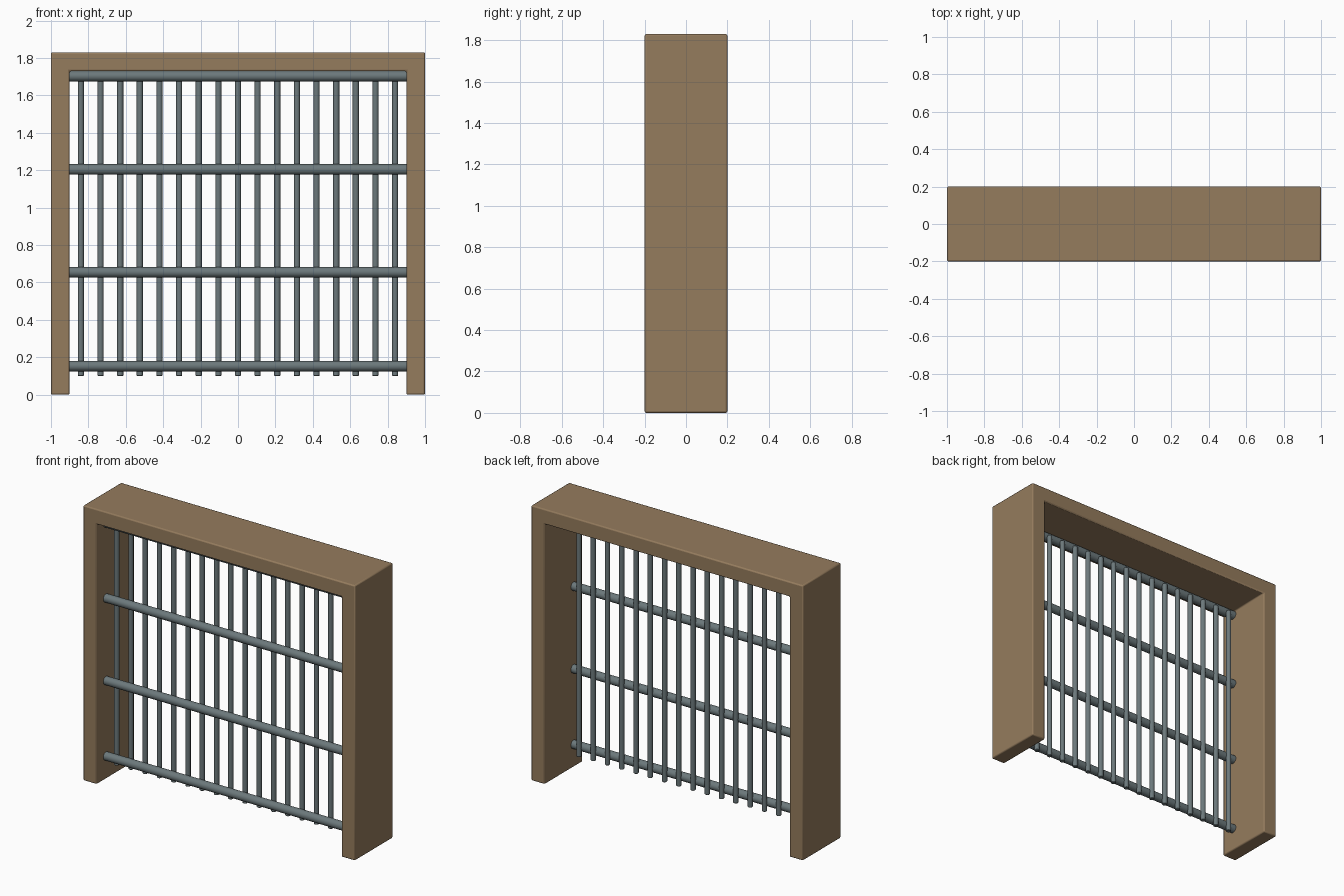
import bpy, bmesh
from math import pi
from mathutils import Matrix

if "Cube" in bpy.data.objects:
    bpy.data.objects.remove(bpy.data.objects["Cube"])


def material(name, color):
    m = bpy.data.materials.new(name)
    m.diffuse_color = (*color, 1)
    m.use_nodes = True
    m.node_tree.nodes["Principled BSDF"].inputs["Base Color"].default_value = m.diffuse_color
    return m


wood = material("wood", (0.30, 0.20, 0.11))
steel = material("steel", (0.15, 0.19, 0.20))


def finish(bm, name, mat, bevel, segments=2):
    bmesh.ops.recalc_face_normals(bm, faces=bm.faces)
    mesh = bpy.data.meshes.new(name)
    bm.to_mesh(mesh)
    bm.free()
    mesh.materials.append(mat)
    ob = bpy.data.objects.new(name, mesh)
    bpy.context.collection.objects.link(ob)
    mod = ob.modifiers.new("soft_edges", "BEVEL")
    mod.width, mod.segments = bevel, segments
    mod.limit_method, mod.angle_limit = "ANGLE", pi / 3
    bpy.ops.object.select_all(action="DESELECT")
    ob.select_set(True)
    bpy.context.view_layer.objects.active = ob
    bpy.ops.object.shade_smooth_by_angle(angle=pi / 6 + 0.1)
    return ob


def bar(name, radius, length, matrix, sides=16):
    bm = bmesh.new()
    bmesh.ops.create_cone(bm, cap_ends=True, segments=sides, radius1=radius,
                          radius2=radius, depth=length, matrix=matrix)
    return finish(bm, name, steel, 0.003, 1)


# Gate frame: an upside-down U profile extruded through the depth
profile = [(-1, 0), (-0.9, 0), (-0.9, 1.73), (0.9, 1.73),
           (0.9, 0), (1, 0), (1, 1.83), (-1, 1.83)]
bm = bmesh.new()
face = bm.faces.new([bm.verts.new((x, -0.2, z)) for x, z in profile])
ext = bmesh.ops.extrude_face_region(bm, geom=[face])
bmesh.ops.translate(bm, vec=(0, 0.4, 0),
                    verts=[v for v in ext["geom"] if isinstance(v, bmesh.types.BMVert)])
finish(bm, "gate_frame", wood, 0.008)

# Horizontal rails
for i, z in enumerate((0.153, 0.655, 1.204, 1.703)):
    bar(f"horizontal_rail_{i + 1}", 0.028, 1.806,
        Matrix.Translation((0, -0.103, z)) @ Matrix.Rotation(pi / 2, 4, "Y"))

# Vertical bars behind the rails
for i in range(17):
    bar(f"vertical_bar_{i + 1}", 0.0165, 1.6,
        Matrix.Translation(((i - 8) * 0.105, -0.075, 0.9)))
